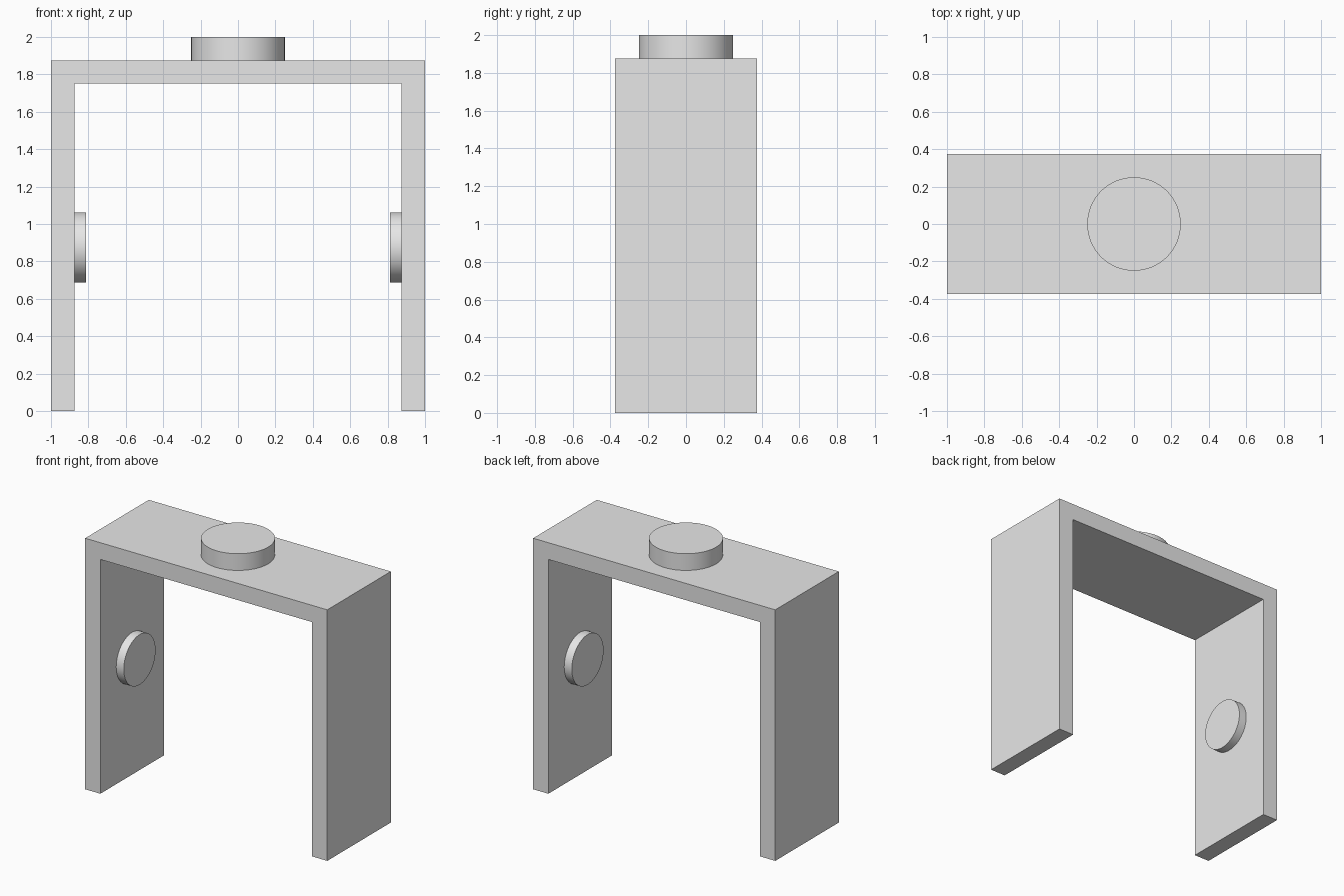
import bpy
import bmesh
import math

cube = bpy.data.objects.get("Cube")
if cube:
    bpy.data.objects.remove(cube, do_unlink=True)

WIDTH, DEPTH, HEIGHT, WALL = 2.0, 0.75, 1.875, 0.125

# Single grey material
grey = bpy.data.materials.new("light grey")
grey.use_nodes = True
colour = (0.8, 0.8, 0.8, 1)
grey.diffuse_color = colour
grey.node_tree.nodes["Principled BSDF"].inputs["Base Color"].default_value = colour


def add_disc(name, radius, thickness, location, tilt=0):
    bpy.ops.mesh.primitive_cylinder_add(vertices=64, radius=radius, depth=thickness,
                                        location=location, rotation=(0, tilt, 0))
    disc = bpy.context.object
    disc.name = name
    disc.data.materials.append(grey)
    bpy.ops.object.shade_smooth_by_angle(angle=math.radians(30))
    return disc


# U-shaped bracket: profile extruded along the depth
half, inner, under = WIDTH / 2, WIDTH / 2 - WALL, HEIGHT - WALL
profile = [(-half, 0), (-inner, 0), (-inner, under), (inner, under),
           (inner, 0), (half, 0), (half, HEIGHT), (-half, HEIGHT)]
bm = bmesh.new()
face = bm.faces.new([bm.verts.new((x, -DEPTH / 2, z)) for x, z in profile])
result = bmesh.ops.extrude_face_region(bm, geom=[face])
back = [v for v in result["geom"] if isinstance(v, bmesh.types.BMVert)]
bmesh.ops.translate(bm, verts=back, vec=(0, DEPTH, 0))
bmesh.ops.recalc_face_normals(bm, faces=bm.faces)
mesh = bpy.data.meshes.new("bracket")
bm.to_mesh(mesh)
bm.free()
mesh.materials.append(grey)
bracket = bpy.data.objects.new("bracket", mesh)
bpy.context.collection.objects.link(bracket)

# Round boss on top
add_disc("top_boss", 0.25, WALL, (0, 0, HEIGHT + WALL / 2))

# Round pads on the inner faces of the legs
PAD = 0.0625
for side, sign in (("left", 1), ("right", -1)):
    add_disc(side + "_pad", 0.1875, PAD, (sign * (inner - PAD / 2), 0, 0.875), math.pi / 2)
